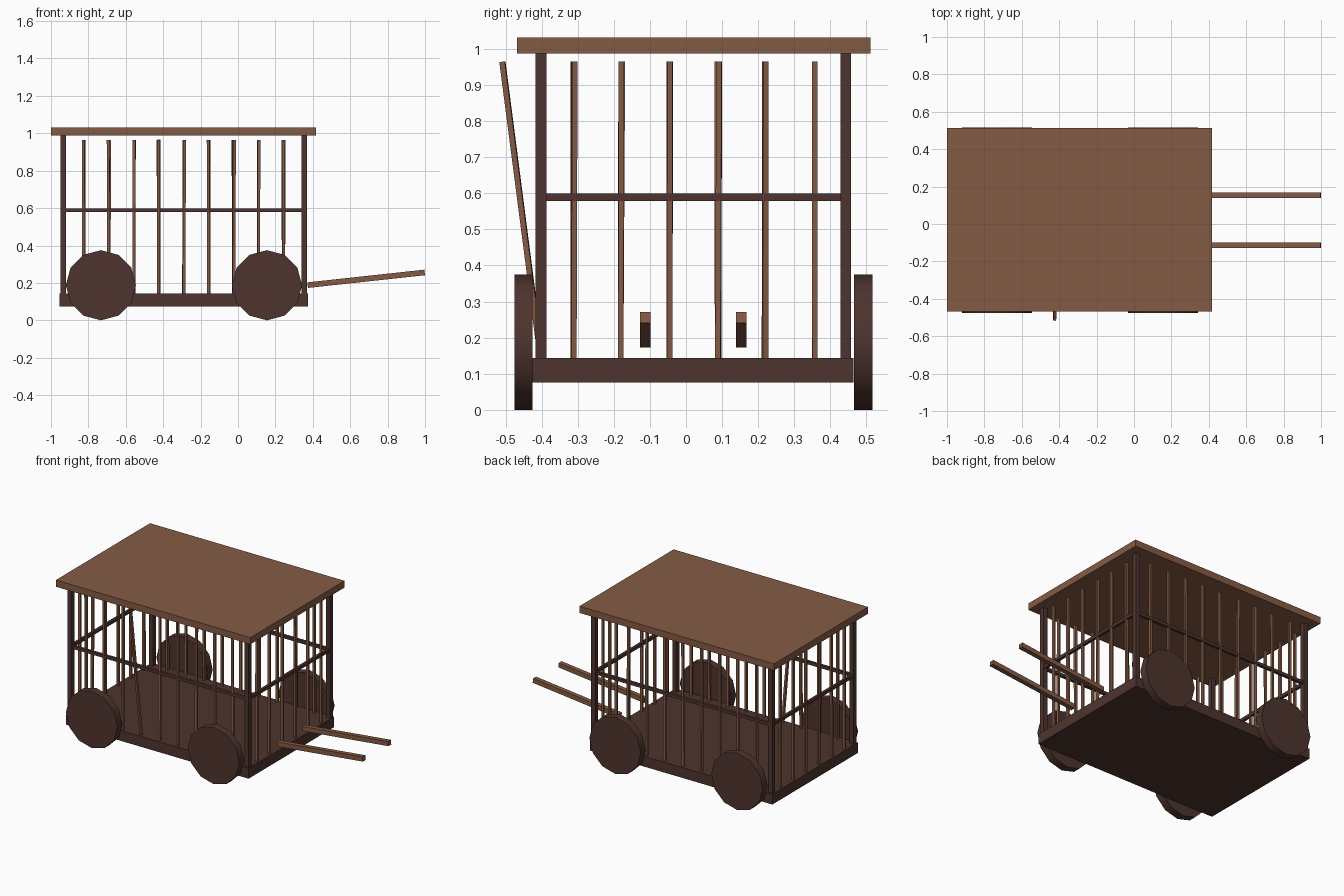
import bpy, math, random
from mathutils import Vector

if "Cube" in bpy.data.objects:
    bpy.data.objects.remove(bpy.data.objects["Cube"])

random.seed(4)


def material(name, rgb):
    m = bpy.data.materials.new(name)
    m.diffuse_color = (*rgb, 1)
    m.use_nodes = True
    m.node_tree.nodes["Principled BSDF"].inputs["Base Color"].default_value = m.diffuse_color
    return m


DARK = material("dark wood", (0.0762, 0.0343, 0.0273))
LIGHT = material("light wood", (0.235, 0.104, 0.058))


def box(name, lo, hi, mat):
    """Box between two corners."""
    lo, hi = Vector(lo), Vector(hi)
    bpy.ops.mesh.primitive_cube_add(size=1, location=(lo + hi) / 2)
    o = bpy.context.object
    o.name = name
    o.scale = hi - lo
    o.data.materials.append(mat)
    return o


def beam(name, a, b, width, mat, twist=0.0):
    """Square stick from point a to point b."""
    a, b = Vector(a), Vector(b)
    d = b - a
    bpy.ops.mesh.primitive_cylinder_add(vertices=4, radius=width / math.sqrt(2), depth=d.length,
                                        location=(a + b) / 2)
    o = bpy.context.object
    o.name = name
    for v in o.data.vertices:      # turn the square so its sides face the axes
        c, s = math.cos(math.pi / 4 + twist), math.sin(math.pi / 4 + twist)
        x, y = v.co.x, v.co.y
        v.co.x, v.co.y = x * c - y * s, x * s + y * c
    o.rotation_mode = 'QUATERNION'
    o.rotation_quaternion = Vector((0, 0, 1)).rotation_difference(d.normalized())
    o.data.materials.append(mat)
    return o


# Floor and roof
box("floor", (-0.955, -0.425, 0.075), (0.375, 0.465, 0.143), DARK)
box("roof", (-1.0, -0.468, 0.988), (0.418, 0.512, 1.032), LIGHT)

X = (-0.935, 0.355)      # cage wall lines
Y = (-0.402, 0.443)

# Corner posts
for x in X:
    for y in Y:
        box("corner_post", (x - 0.015, y - 0.015, 0.14), (x + 0.015, y + 0.015, 0.99), DARK)

# Middle rails
for y in Y:
    box("long_rail", (X[0], y - 0.009, 0.579), (X[1], y + 0.009, 0.599), DARK)
for x in X:
    box("short_rail", (x - 0.009, Y[0], 0.579), (x + 0.009, Y[1], 0.599), DARK)


def bar(x, y, lean_x=0.0, lean_y=0.0):
    beam("cage_bar", (x, y, 0.14), (x + lean_x, y + lean_y, 0.965), 0.015, LIGHT,
         random.uniform(-0.25, 0.25))


# Cage bars on the long sides, one on the front leaning outwards
for i in range(9):
    x = -0.824 + i * 0.1335
    for y in Y:
        loose = i == 3 and y < 0
        bar(x, y, 0 if loose else random.uniform(-0.004, 0.004), -0.107 if loose else 0)

# Cage bars on the short sides
for y in (-0.312, -0.181, -0.046, 0.089, 0.219, 0.357):
    for x in X:
        bar(x, y, 0, random.uniform(-0.002, 0.006))

# Wheels
for x in (-0.733, 0.155):
    for y in (-0.4505, 0.491):
        bpy.ops.mesh.primitive_cylinder_add(vertices=12, radius=0.1875, depth=0.051,
                                            location=(x, y, 0.1875),
                                            rotation=(math.pi / 2, 0, 0))
        wheel = bpy.context.object
        wheel.name = "wheel"
        wheel.data.materials.append(DARK)
        bpy.ops.object.shade_smooth_by_angle(angle=math.radians(40))

# Pulling shafts
for y in (-0.113, 0.153):
    beam("shaft", (0.372, y, 0.188), (0.998, y, 0.256), 0.03, LIGHT)
